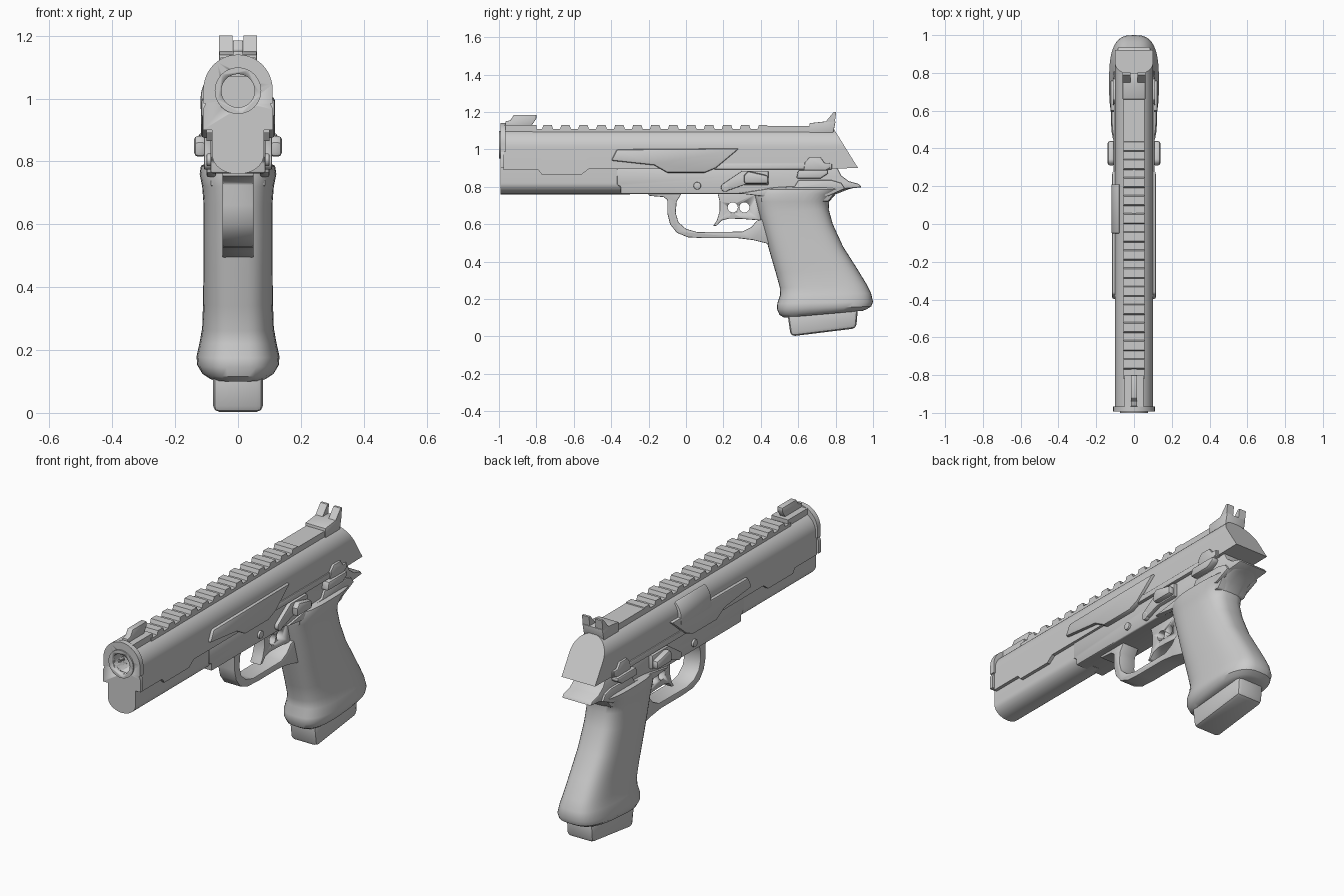
import bpy, bmesh, math
from math import sin, cos, pi

if "Cube" in bpy.data.objects:
    bpy.data.objects.remove(bpy.data.objects["Cube"])


def finish(name, bm, bevel=0.0, angle=35):
    bmesh.ops.recalc_face_normals(bm, faces=bm.faces)
    me = bpy.data.meshes.new(name)
    bm.to_mesh(me)
    bm.free()
    ob = bpy.data.objects.new(name, me)
    bpy.context.collection.objects.link(ob)
    bpy.ops.object.select_all(action='DESELECT')
    bpy.context.view_layer.objects.active = ob
    ob.select_set(True)
    if bevel:
        m = ob.modifiers.new("Bevel", 'BEVEL')
        m.width, m.segments, m.limit_method = bevel, 2, 'ANGLE'
        m.angle_limit = math.radians(40)
        bpy.ops.object.modifier_apply(modifier=m.name)
    bpy.ops.object.shade_smooth_by_angle(angle=math.radians(angle))
    return ob


def loft(name, rings, bevel=0.0):
    """Skin a list of equal-length closed rings and cap the ends."""
    bm = bmesh.new()
    vs = [[bm.verts.new(p) for p in r] for r in rings]
    n = len(rings[0])
    for a, b in zip(vs, vs[1:]):
        for i in range(n):
            bm.faces.new((a[i], a[(i + 1) % n], b[(i + 1) % n], b[i]))
    bm.faces.new(vs[0])
    bm.faces.new(vs[-1])
    return finish(name, bm, bevel)


def prism(name, yz, x0, x1, bevel=0.0):
    """Extrude a side profile across x."""
    return loft(name, [[(x, y, z) for y, z in yz] for x in (x0, x1)], bevel)


def pair(name, yz, x0, x1, bevel=0.0):
    """The same raised part on both sides."""
    for side, s in (("right", 1), ("left", -1)):
        prism(f"{name}_{side}", yz, s * x0, s * x1, bevel)


def circle(y, z, r, n=24):
    return [(y + r * cos(2 * pi * i / n), z + r * sin(2 * pi * i / n)) for i in range(n)]


def dome(hw, zc, rz, zb, fy, n=24):
    """Cross-section: half ellipse at zc closed by a flat edge at zb."""
    pts = [(hw, zb)] + [(hw * cos(pi * i / n), zc + rz * sin(pi * i / n)) for i in range(n + 1)] + [(-hw, zb)]
    return [(x, fy(z), z) for x, z in pts]


def disc(r, y, z, n=40):
    return [(r * cos(2 * pi * i / n), y, z + r * sin(2 * pi * i / n)) for i in range(n)]


def cut(ob, cutter):
    bpy.context.view_layer.objects.active = ob
    m = ob.modifiers.new("Cut", 'BOOLEAN')
    m.object, m.operation, m.solver = cutter, 'DIFFERENCE', 'EXACT'
    bpy.ops.object.modifier_apply(modifier=m.name)


# Slide: domed top, stepped lower edge, sloped back
stations = [(-0.975, .89), (-.79, .89), (-.77, .865), (-.56, .865), (-.52, .895), (.6, .895)]
rings = [dome(.1, 1.01, .1, zb, lambda z, y=y: y) for y, zb in stations]
rings.append(dome(.1, 1.01, .1, .9, lambda z: .92 - (z - .9) * .62))
slide = loft("slide", rings)

# Muzzle collar, barrel end and bore
collar = loft("muzzle_collar", [dome(.11, 1.03, .11, .985, lambda z, y=y: y) for y in (-.993, -.965)])
lower = loft("collar_lower", [[(x, y, z) for x, z in ((-.112, .9), (.112, .9), (.112, .965), (.1, .99), (-.1, .99), (-.112, .965))]
                              for y in (-.993, -.972)])
barrel = loft("barrel_end", [disc(.074, y, 1.025) for y in (-1, -.9)])
bore = loft("bore_cutter", [disc(.053, y, 1.025) for y in (-1.1, -.75)])
bore.hide_render = True
for ob in (slide, collar, lower, barrel):
    cut(ob, bore)
bpy.data.objects.remove(bore)

# Rounded under-barrel housing
loft("dust_cover", [dome(.082, .82, -.06, .9, lambda z, y=y: y) for y in (-.993, -.3)])

# Frame with swept tail
prism("frame", [(-.37, .9), (-.37, .81), (-.35, .8), (-.35, .762), (.4, .762), (.4, .72), (.76, .72),
                (.8, .77), (.86, .79), (.94, .797), (.925, .815), (.87, .83), (.83, .86), (.81, .9)], -.088, .088, .008)

# Trigger guard
prism("trigger_guard", [(-.2, .77), (-.2, .752), (-.12, .745), (-.1, .73), (-.1, .66), (-.085, .6), (-.05, .555),
                        (.01, .53), (.1, .525), (.28, .525), (.36, .515), (.46, .49), (.46, .64), (.38, .62),
                        (.35, .585), (.3, .56), (.06, .558), (0, .575), (-.04, .61), (-.055, .66),
                        (-.05, .72), (-.02, .77)], -.05, .05, .005)

# Trigger with two lightening holes
trigger = prism("trigger", [(.165, .78), (.18, .72), (.18, .67), (.165, .62), (.145, .59), (.165, .592), (.19, .62),
                            (.23, .63), (.3, .628), (.4, .62), (.4, .78)], -.032, .032, .004)
for y in (.25, .312):
    hole = prism("hole_cutter", circle(y, .69, .027), -.1, .1)
    hole.hide_render = True
    cut(trigger, hole)
    bpy.data.objects.remove(hole)

# Grip: tilted rounded sections (front y, front z, back y, back z, half width)
sections = [(.385, .80, .935, .803, .09), (.37, .785, .87, .787, .118), (.367, .76, .80, .76, .122),
            (.375, .72, .765, .72, .114), (.39, .66, .763, .68, .11), (.415, .57, .785, .6, .11),
            (.445, .46, .84, .48, .11), (.48, .34, .91, .37, .111), (.502, .26, .965, .28, .114),
            (.503, .22, .99, .23, .122), (.488, .175, 1.0, .185, .132), (.487, .145, .99, .16, .13),
            (.5, .115, .965, .145, .115), (.525, .1, .945, .137, .095)]


def oval(fy, fz, by, bz, hw, n=40, e=.68):
    pts = []
    for i in range(n):
        c, s = cos(2 * pi * i / n), sin(2 * pi * i / n)
        t = .5 + .5 * math.copysign(abs(c) ** e, c)
        pts.append((hw * math.copysign(abs(s) ** e, s), fy + (by - fy) * t, fz + (bz - fz) * t))
    return pts


loft("grip", [oval(*s) for s in sections])

# Magazine base
prism("magazine_base", [(.54, .14), (.56, .0), (.91, .043), (.92, .16)], -.08, .08, .022)

# Top rail with ridges, flat plate behind it
prism("rail_base", [(-.82, 1.07), (-.82, 1.109), (.43, 1.109), (.43, 1.125), (.67, 1.125), (.67, 1.07)], -.055, .055)
for i in range(13):
    y = -.74 + i * .096
    prism(f"rail_ridge_{i}", [(y - .032, 1.1), (y - .022, 1.13), (y + .022, 1.13), (y + .032, 1.1)], -.055, .055)

# Front sight on its base
prism("front_sight_base", [(-.97, 1.08), (-.97, 1.13), (-.8, 1.13), (-.8, 1.08)], -.05, .05)
prism("front_sight", [(-.965, 1.12), (-.965, 1.15), (-.94, 1.155), (-.92, 1.185), (-.8, 1.185), (-.8, 1.165),
                      (-.83, 1.12)], -.016, .016, .003)

# Rear sight: base and two raked posts
prism("rear_sight_base", [(.66, 1.08), (.66, 1.14), (.75, 1.15), (.8, 1.15), (.785, 1.08)], -.06, .06, .003)
pair("rear_sight_post", [(.74, 1.14), (.79, 1.2), (.803, 1.2), (.795, 1.14)], .018, .06)

# Slide side panels and the curved cover on the left
pair("side_panel", [(-.4, .94), (-.37, 1.0), (.285, 1.005), (.16, .9), (.1, .875), (-.1, .875), (-.17, .915)],
     .08, .117, .01)
arc = [pi - .1 - .75 * i / 8 for i in range(9)]
cover = [(.119 * cos(a), 1.0 + .112 * sin(a)) for a in arc] + [(-.06, 1.0), (-.08, .955), (-.12, .965)]
loft("port_cover", [[(x, y, z) for x, z in cover] for y in (-.05, .21)], .012)

# Frame side details: rail strip, pins, slide stop, safety lever
pair("rail_strip", [(.15, .893), (.18, .925), (.78, .925), (.78, .893)], .08, .106, .004)
pair("front_pin", circle(.06, .805, .02), .07, .1, .004)
pair("stop_pin", circle(.21, .797, .023), .07, .108, .004)
pair("slide_stop", [(.19, .81), (.2, .777), (.24, .785), (.31, .81), (.44, .81), (.44, .885), (.3, .885), (.24, .845)],
     .08, .108, .004)
pair("stop_thumb_pad", [(.31, .815), (.44, .815), (.44, .86), (.33, .885), (.31, .86)], .1, .14, .014)
pair("safety_block", [(.63, .89), (.635, .93), (.66, .957), (.72, .957), (.74, .928), (.77, .928), (.77, .9), (.74, .885)],
     .08, .112, .004)
pair("safety_lever", [(.59, .845), (.72, .845), (.76, .87), (.76, .89), (.6, .89)], .08, .125, .008)
pair("frame_ledge", [(.28, .765), (.44, .79), (.58, .8), (.6, .835), (.78, .835), (.83, .82), (.85, .79), (.76, .75), (.4, .75)],
     .07, .1, .006)
